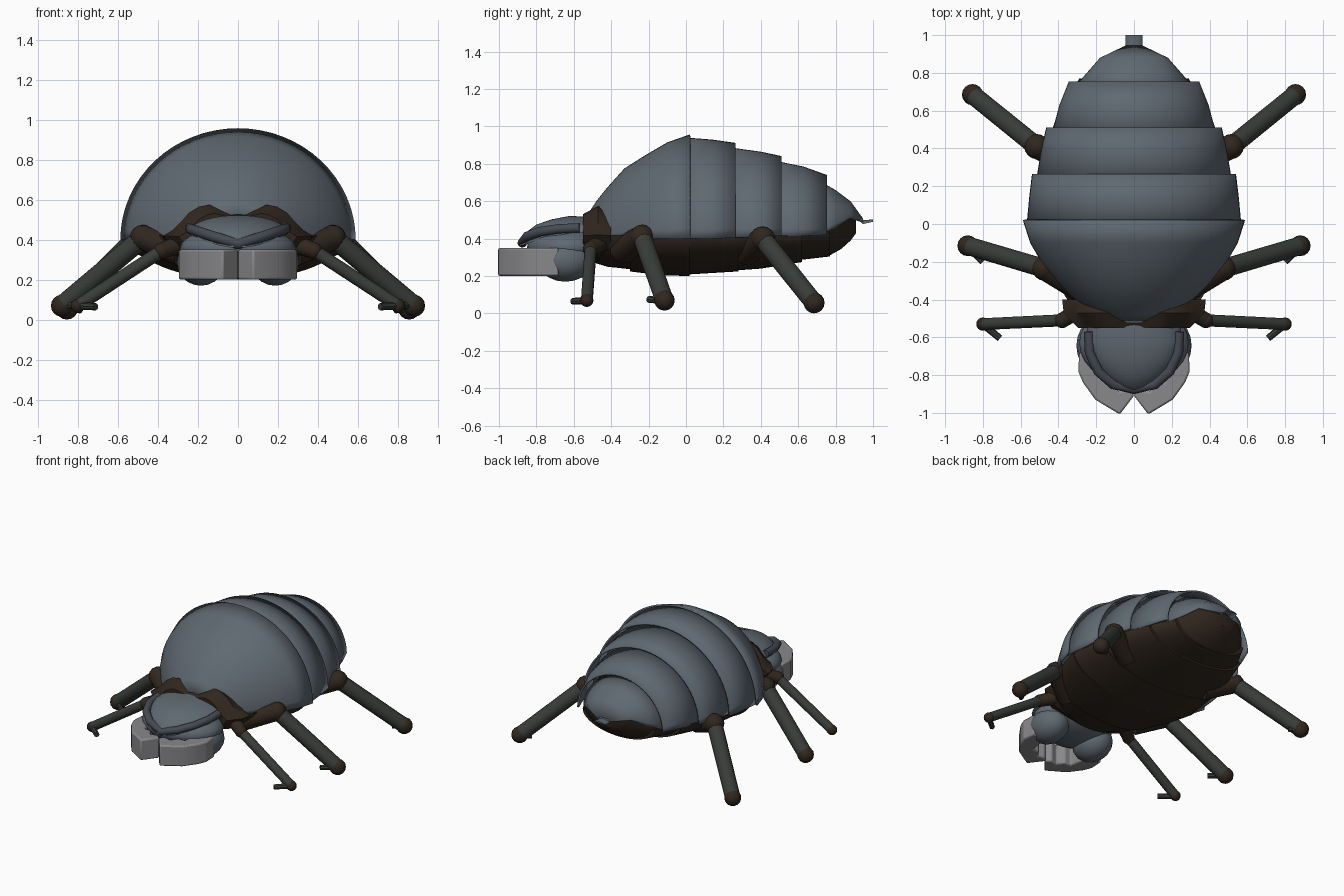
import bpy, bmesh, math
from mathutils import Vector

if "Cube" in bpy.data.objects:
    bpy.data.objects.remove(bpy.data.objects["Cube"])


def material(name, rgb):
    m = bpy.data.materials.new(name)
    m.diffuse_color = (*rgb, 1)
    m.use_nodes = True
    m.node_tree.nodes["Principled BSDF"].inputs["Base Color"].default_value = m.diffuse_color
    return m


SHELL = material("slate", (0.115, 0.14, 0.165))
RIM = material("dark slate", (0.06, 0.07, 0.085))
BROWN = material("dark brown", (0.03, 0.02, 0.013))
LEG = material("leg grey", (0.04, 0.046, 0.04))
JAW = material("pale grey", (0.25, 0.25, 0.26))


def make(name, bm, mat, angle=35):
    bmesh.ops.recalc_face_normals(bm, faces=bm.faces)
    me = bpy.data.meshes.new(name)
    bm.to_mesh(me)
    bm.free()
    me.materials.append(mat)
    ob = bpy.data.objects.new(name, me)
    bpy.context.collection.objects.link(ob)
    bpy.ops.object.select_all(action='DESELECT')
    ob.select_set(True)
    bpy.context.view_layer.objects.active = ob
    bpy.ops.object.shade_smooth_by_angle(angle=math.radians(angle))
    return ob


def bridge(bm, rings, closed):
    rings = [[bm.verts.new(p) for p in r] for r in rings]
    n = len(rings[0])
    for a, b in zip(rings, rings[1:]):
        for i in range(n if closed else n - 1):
            j = (i + 1) % n
            bm.faces.new((a[i], a[j], b[j], b[i]))
    return rings


def half_loft(name, stations, mat, cap=False, n=32):
    """Half-ellipse sections: y, half width, edge z, crown (or keel) z."""
    bm = bmesh.new()
    rings = bridge(bm, [[(w * math.cos(math.pi * i / n), y,
                          zb + (zt - zb) * math.sin(math.pi * i / n))
                         for i in range(n + 1)] for y, w, zb, zt in stations], False)
    if cap:
        bm.faces.new(rings[0])
        bm.faces.new(rings[-1])
    ob = make(name, bm, mat)
    if not cap:
        s = ob.modifiers.new("thickness", 'SOLIDIFY')
        s.thickness = 0.012
        s.offset = -1
    return ob


def tube(name, a, b, r1, r2, mat, n=14):
    a, b = Vector(a), Vector(b)
    bm = bmesh.new()
    bmesh.ops.create_cone(bm, cap_ends=True, segments=n, radius1=r1, radius2=r2, depth=(b - a).length)
    ob = make(name, bm, mat)
    ob.location = (a + b) / 2
    ob.rotation_euler = (b - a).to_track_quat('Z', 'Y').to_euler()
    return ob


def ball(name, c, r, mat, seg=20):
    bm = bmesh.new()
    bmesh.ops.create_uvsphere(bm, u_segments=seg, v_segments=seg // 2, radius=1)
    bmesh.ops.scale(bm, vec=r, verts=bm.verts)
    bmesh.ops.translate(bm, vec=c, verts=bm.verts)
    return make(name, bm, mat, 60)


# Overlapping back plates
half_loft("shell_front", [(-0.525, 0.10, 0.42, 0.53), (-0.48, 0.21, 0.41, 0.60), (-0.42, 0.29, 0.40, 0.675),
                          (-0.33, 0.385, 0.40, 0.775), (-0.22, 0.48, 0.40, 0.845),
                          (-0.1, 0.55, 0.40, 0.915), (0.02, 0.588, 0.40, 0.957)], SHELL)
half_loft("shell_plate_1", [(-0.02, 0.57, 0.40, 0.942), (0.14, 0.555, 0.40, 0.93), (0.265, 0.54, 0.405, 0.912)], SHELL)
half_loft("shell_plate_2", [(0.22, 0.52, 0.405, 0.89), (0.4, 0.49, 0.41, 0.865), (0.51, 0.465, 0.415, 0.842)], SHELL)
half_loft("shell_plate_3", [(0.46, 0.44, 0.41, 0.82), (0.63, 0.395, 0.415, 0.785), (0.755, 0.345, 0.42, 0.74)], SHELL)
half_loft("tail_plate", [(0.72, 0.32, 0.42, 0.705), (0.80, 0.25, 0.46, 0.66),
                         (0.88, 0.18, 0.51, 0.60), (0.945, 0.045, 0.49, 0.51)], SHELL)
half_loft("tail_spike", [(0.90, 0.045, 0.53, 0.56), (0.945, 0.045, 0.478, 0.50),
                         (1.0, 0.045, 0.49, 0.502)], SHELL, True)

# Belly plates
belly = [[(-0.52, 0.26, 0.42, 0.28), (-0.42, 0.34, 0.42, 0.25), (-0.28, 0.43, 0.42, 0.235)],
         [(-0.30, 0.42, 0.42, 0.225), (-0.14, 0.49, 0.42, 0.205), (0.02, 0.535, 0.42, 0.20)],
         [(0.0, 0.53, 0.42, 0.208), (0.28, 0.50, 0.42, 0.225)],
         [(0.26, 0.50, 0.42, 0.23), (0.40, 0.47, 0.42, 0.24), (0.62, 0.39, 0.42, 0.275)],
         [(0.60, 0.385, 0.43, 0.285), (0.77, 0.29, 0.43, 0.305)],
         [(0.75, 0.29, 0.44, 0.30), (0.83, 0.215, 0.49, 0.345), (0.88, 0.16, 0.52, 0.39), (0.91, 0.09, 0.52, 0.43)]]
for k, st in enumerate(belly):
    half_loft("belly_plate_%d" % (k + 1), st, BROWN, True)

# Wavy neck collar
half = [(0.05, 0.55), (0.10, 0.563), (0.15, 0.575), (0.20, 0.565), (0.25, 0.535), (0.29, 0.49),
        (0.33, 0.45), (0.38, 0.42), (0.31, 0.33), (0.15, 0.28)]
outline = [(0, 0.547)] + half + [(0, 0.27)] + [(-x, z) for x, z in reversed(half)]
bm = bmesh.new()
rings = bridge(bm, [[(x * s, y, 0.40 + (z - 0.40) * t) for x, z in outline]
                    for y, s, t in ((-0.55, 0.78, 0.75), (-0.47, 0.98, 1.0), (-0.40, 1.0, 0.75))], True)
bm.faces.new(rings[0])
bm.faces.new(rings[-1])
make("neck_collar", bm, BROWN)

# Head
ball("head", (0, -0.63, 0.355), (0.29, 0.22, 0.115), SHELL, 28)
half_loft("head_crown", [(-0.89, 0.03, 0.36, 0.385), (-0.86, 0.09, 0.37, 0.43), (-0.80, 0.16, 0.39, 0.475),
                         (-0.72, 0.215, 0.41, 0.503), (-0.62, 0.25, 0.43, 0.522), (-0.50, 0.25, 0.43, 0.515)], SHELL, True)

# Brow ridge following the crown edge
cu = bpy.data.curves.new("brow_ridge", 'CURVE')
cu.dimensions = '3D'
cu.bevel_depth = 0.026
cu.bevel_resolution = 3
cu.use_fill_caps = True
path = [(0.24, -0.57, 0.458), (0.235, -0.68, 0.453), (0.19, -0.78, 0.438), (0.11, -0.85, 0.412)]
path = path + [(0, -0.875, 0.378)] + [(-x, y, z) for x, y, z in reversed(path)]
sp = cu.splines.new('POLY')
sp.points.add(len(path) - 1)
for p, q in zip(sp.points, path):
    p.co = (*q, 1)
cu.materials.append(RIM)
bpy.context.collection.objects.link(bpy.data.objects.new("brow_ridge", cu))

# Paired parts
jaw = [(0.29, -0.68), (0.295, -0.78), (0.27, -0.84), (0.205, -0.93), (0.075, -1.008), (-0.003, -0.905),
       (0.03, -0.875), (0.08, -0.89), (0.11, -0.84), (0.16, -0.84), (0.18, -0.70)]
legs = {  # hip root, hip, foot, claw tip, radius
    "front_leg": ((0.28, -0.45, 0.38), (0.38, -0.51, 0.345), (0.80, -0.53, 0.07), (0.71, -0.605, 0.065), 0.032),
    "middle_leg": ((0.28, -0.34, 0.34), (0.475, -0.235, 0.41), (0.88, -0.115, 0.07), (0.80, -0.20, 0.075), 0.05),
    "rear_leg": ((0.32, 0.32, 0.33), (0.515, 0.41, 0.40), (0.855, 0.685, 0.057), (0.785, 0.645, 0.05), 0.051)}
for side, s in (("left", -1), ("right", 1)):
    # Cheek and mandible
    ball(side + "_cheek", (0.185 * s, -0.645, 0.285), (0.12, 0.15, 0.115), SHELL)
    bm = bmesh.new()
    rings = bridge(bm, [[(x * s, y, z) for x, y in jaw] for z in (0.20, 0.35)], True)
    bm.faces.new(rings[0])
    bm.faces.new(rings[1])
    ob = make(side + "_mandible", bm, JAW, 25)
    bv = ob.modifiers.new("soft edges", 'BEVEL')
    bv.width = 0.01
    bv.segments = 2
    # Legs: hip link, joint, shaft, foot and claw
    for name, (root, hip, foot, claw, r) in legs.items():
        root, hip, foot, claw = [(p[0] * s, p[1], p[2]) for p in (root, hip, foot, claw)]
        n = side + "_" + name
        tube(n + "_hip_link", root, hip, r * 1.5, r * 1.25, BROWN)
        ball(n + "_hip_joint", hip, (r * 1.3,) * 3, BROWN, 16)
        tube(n + "_shaft", hip, foot, r * 1.02, r, LEG)
        ball(n + "_foot", foot, (r * 1.1,) * 3, BROWN, 16)
        tube(n + "_claw", foot, claw, 0.02, 0.018, LEG, 8)
